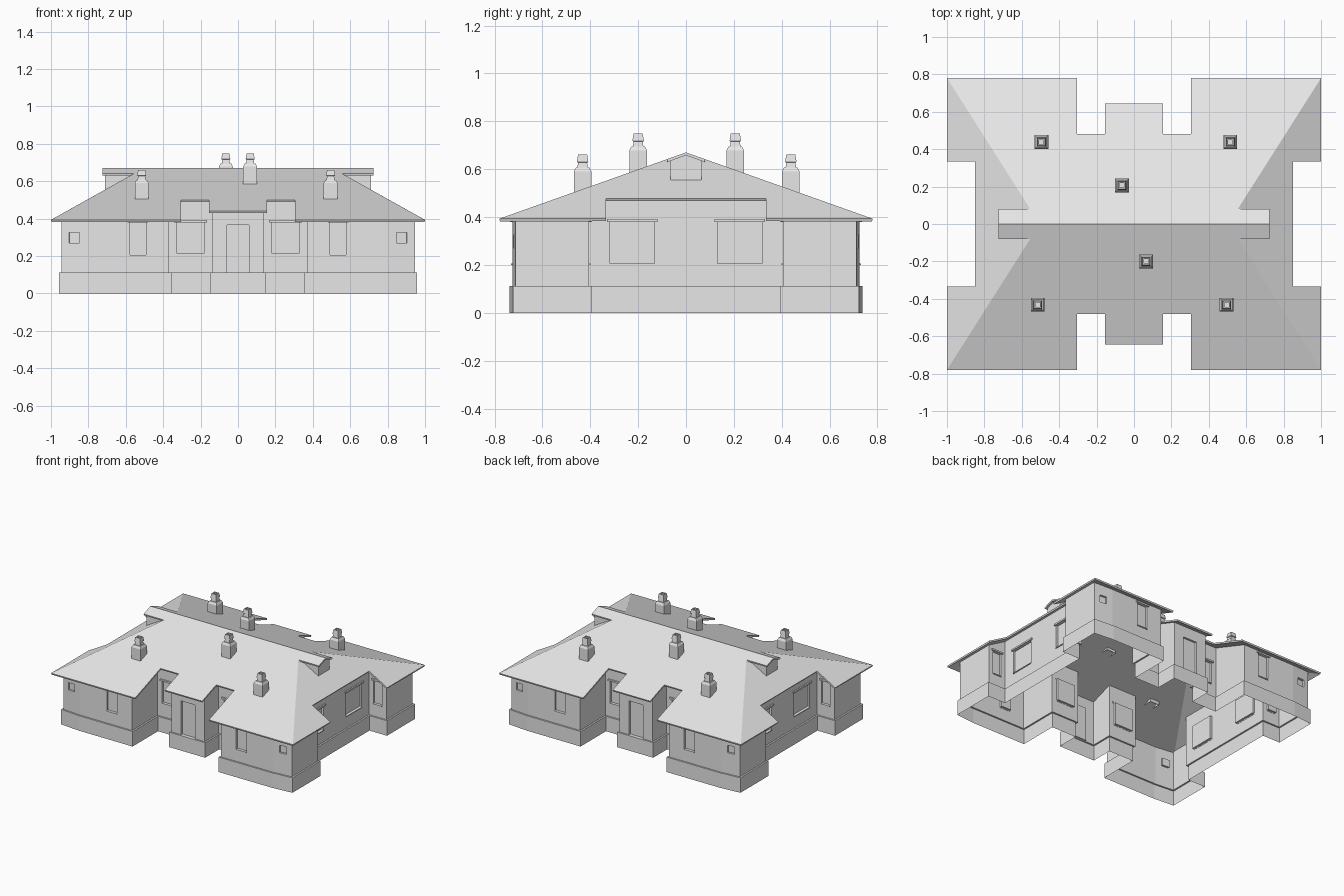
import bpy, bmesh
from mathutils import Vector

cube = bpy.data.objects.get("Cube")
if cube:
    bpy.data.objects.remove(cube)

mat = bpy.data.materials.new("plain_grey")
mat.use_nodes = True
grey = (0.8, 0.8, 0.8, 1)
mat.diffuse_color = grey
mat.node_tree.nodes["Principled BSDF"].inputs["Base Color"].default_value = grey

RIDGE, SLOPE, HIP = 0.67, 0.355, 0.559
EAVE_X, EAVE_Y = 1.0, 0.78
EAVE_Z = RIDGE - SLOPE * EAVE_Y
PLINTH_Z = 0.112


def roof_z(x, y):
    return min(RIDGE - SLOPE * abs(y), EAVE_Z + HIP * (EAVE_X - abs(x)))


def make(name, bm, merge=True):
    if merge:
        bmesh.ops.remove_doubles(bm, verts=bm.verts, dist=0.0005)
    mesh = bpy.data.meshes.new(name)
    bm.to_mesh(mesh)
    bm.free()
    mesh.materials.append(mat)
    ob = bpy.data.objects.new(name, mesh)
    bpy.context.collection.objects.link(ob)
    return ob


def face(bm, pts):
    return bm.faces.new([bm.verts.new(p) for p in pts])


def loft(bm, rings):
    for lo, hi in zip(rings, rings[1:]):
        for i in range(len(lo)):
            j = (i + 1) % len(lo)
            face(bm, (lo[i], lo[j], hi[j], hi[i]))


# Roof: two main slopes with notched eaves, ridge overhangs and hipped ends
bm = bmesh.new()
half = [(0.155, 0.645), (0.155, 0.48), (0.305, 0.48), (0.305, 0.78), (1, 0.78),
        (0.555, 0.08), (0.725, 0.08), (0.725, 0)]
outline = half + [(-x, y) for x, y in reversed(half)]
end = [(0.555, 0.08), (1, 0.78), (1, 0.335), (0.85, 0.335)]
end += [(x, -y) for x, y in reversed(end)]
for s in (1, -1):
    face(bm, [(s * x, s * y, RIDGE - SLOPE * y) for x, y in outline])
    face(bm, [(s * x, s * y, EAVE_Z + HIP * (EAVE_X - x)) for x, y in end])
bmesh.ops.remove_doubles(bm, verts=bm.verts, dist=0.0005)
for f in bm.faces:
    f.normal_update()
    if f.normal.z < 0:
        f.normal_flip()
roof = make("roof", bm)
solid = roof.modifiers.new("thickness", "SOLIDIFY")
solid.thickness = 0.012
solid.offset = -1

# Wall plan: one quarter mirrored around the house, counter-clockwise
quarter = [(0.138, -0.59), (0.138, -0.425), (0.368, -0.425), (0.368, -0.725),
           (0.8, -0.725), (0.945, -0.712), (0.945, -0.405), (0.8, -0.405)]
side = quarter + [(x, -y) for x, y in reversed(quarter)]
plan = [Vector(p) for p in side + [(-x, -y) for x, y in side]]


def offset(points, d):
    out = []
    for i, p in enumerate(points):
        a = (p - points[i - 1]).normalized()
        b = (points[(i + 1) % len(points)] - p).normalized()
        na, nb = Vector((a.y, -a.x)), Vector((b.y, -b.x))
        out.append(p + (na + nb) * d / (1 + na.dot(nb)))
    return out


def ring(points, z):
    return [(p.x, p.y, z) for p in points]


# Plinth with a narrow ledge on top
bm = bmesh.new()
wide = offset(plan, 0.012)
loft(bm, [ring(wide, 0), ring(wide, PLINTH_Z), ring(plan, PLINTH_Z)])
make("plinth", bm)

# Openings: x, y, half width, bottom, top, has lintel and sill
openings = [(0, 0.59, 0.058, PLINTH_Z, 0.365, False),
            (0.255, 0.425, 0.075, 0.215, 0.38, True),
            (0.535, 0.725, 0.042, 0.205, 0.38, True),
            (0.875, 0.718, 0.028, 0.27, 0.325, False),
            (0.872, 0.405, 0.035, 0.205, 0.38, True),
            (0.8, 0.225, 0.093, 0.205, 0.38, True)]
placed = {(sx * o[0], sy * o[1]) + o[2:] for o in openings for sx in (1, -1) for sy in (1, -1)}

walls, panes, trims = bmesh.new(), bmesh.new(), bmesh.new()
DEPTH = 0.015
for i, a in enumerate(plan):
    b = plan[(i + 1) % len(plan)]
    length = (b - a).length
    along = (b - a).normalized()
    out = Vector((along.y, -along.x))
    za, zb = roof_z(*a) - 0.006, roof_z(*b) - 0.006

    def at(u, z, d=0.0):
        p = a + along * u + out * d
        return (p.x, p.y, z)

    def top(u):
        return za + (zb - za) * u / length

    def panel(u0, u1, z0, z1, z2):
        if u1 - u0 > 0.001 and z1 - z0 > 0.001:
            face(walls, (at(u0, z0), at(u1, z0), at(u1, z2), at(u0, z1)))

    def bar(u0, u1, z0, z1, d):
        back = [at(u0, z0, -0.002), at(u1, z0, -0.002), at(u1, z1, -0.002), at(u0, z1, -0.002)]
        front = [at(u0, z0, d), at(u1, z0, d), at(u1, z1, d), at(u0, z1, d)]
        loft(trims, [back, front])
        face(trims, front)
        face(trims, back[::-1])

    # Openings that lie on this stretch of wall, in order
    here = []
    for x, y, w, z0, z1, trim in placed:
        rel = Vector((x, y)) - a
        u = rel.dot(along)
        if abs(rel.dot(out)) < 0.004 and w < u < length - w:
            here.append((u - w, u + w, z0, z1, trim))
    pos = 0
    for u0, u1, z0, z1, trim in sorted(here):
        panel(pos, u0, PLINTH_Z, top(pos), top(u0))
        panel(u0, u1, PLINTH_Z, z0, z0)
        panel(u0, u1, z1, top(u0), top(u1))
        rim = [(u0, z0), (u1, z0), (u1, z1), (u0, z1)]
        inner = [at(u, z, -DEPTH) for u, z in rim]
        loft(walls, [inner, [at(u, z) for u, z in rim]][::-1])
        face(panes, inner)
        if trim:
            bar(u0 - 0.013, u1 + 0.013, z1, z1 + 0.012, 0.01)
            bar(u0, u1, z0 - 0.006, z0, 0.006)
        pos = u1
    panel(pos, length, PLINTH_Z, top(pos), zb)
make("walls", walls)
make("window_and_door_panels", panes)
make("lintels_and_sills", trims)

# Small gable boxes under the ridge overhangs
for s, label in ((1, "left"), (-1, "right")):
    bm = bmesh.new()
    sections = []
    for x in (0.56, 0.71):
        low = roof_z(x, 0) if x > 0.6 else RIDGE - 0.04
        low = EAVE_Z + HIP * (EAVE_X - x) - 0.004
        eave = RIDGE - SLOPE * 0.065 - 0.006
        sections.append([(s * x, -0.065, low), (s * x, 0.065, low), (s * x, 0.065, eave),
                         (s * x, 0, RIDGE - 0.006), (s * x, -0.065, eave)])
    loft(bm, sections)
    face(bm, sections[1])
    bmesh.ops.remove_doubles(bm, verts=bm.verts, dist=0.0005)
    bmesh.ops.recalc_face_normals(bm, faces=bm.faces)
    make("gable_box_" + label, bm)

# Chimneys: stepped square stacks, (half width, height above base)
profile = [(0.037, 0), (0.037, 0.098), (0.028, 0.115), (0.022, 0.115), (0.019, 0.135),
           (0.024, 0.138), (0.019, 0.169), (0.012, 0.169), (0.012, 0.16)]
corners = [(-1, -1), (1, -1), (1, 1), (-1, 1)]
stacks = [(0.065, -0.2, 0.58), (0.495, -0.432, 0.492), (-0.515, -0.432, 0.492)]
stacks += [(-x, -y + 0.006, z) for x, y, z in stacks]
for n, (x, y, z) in enumerate(stacks):
    bm = bmesh.new()
    rings = [[(x + cx * w, y + cy * w, z + h) for cx, cy in corners] for w, h in profile]
    loft(bm, rings)
    face(bm, rings[-1])
    make("chimney_%d" % (n + 1), bm)
